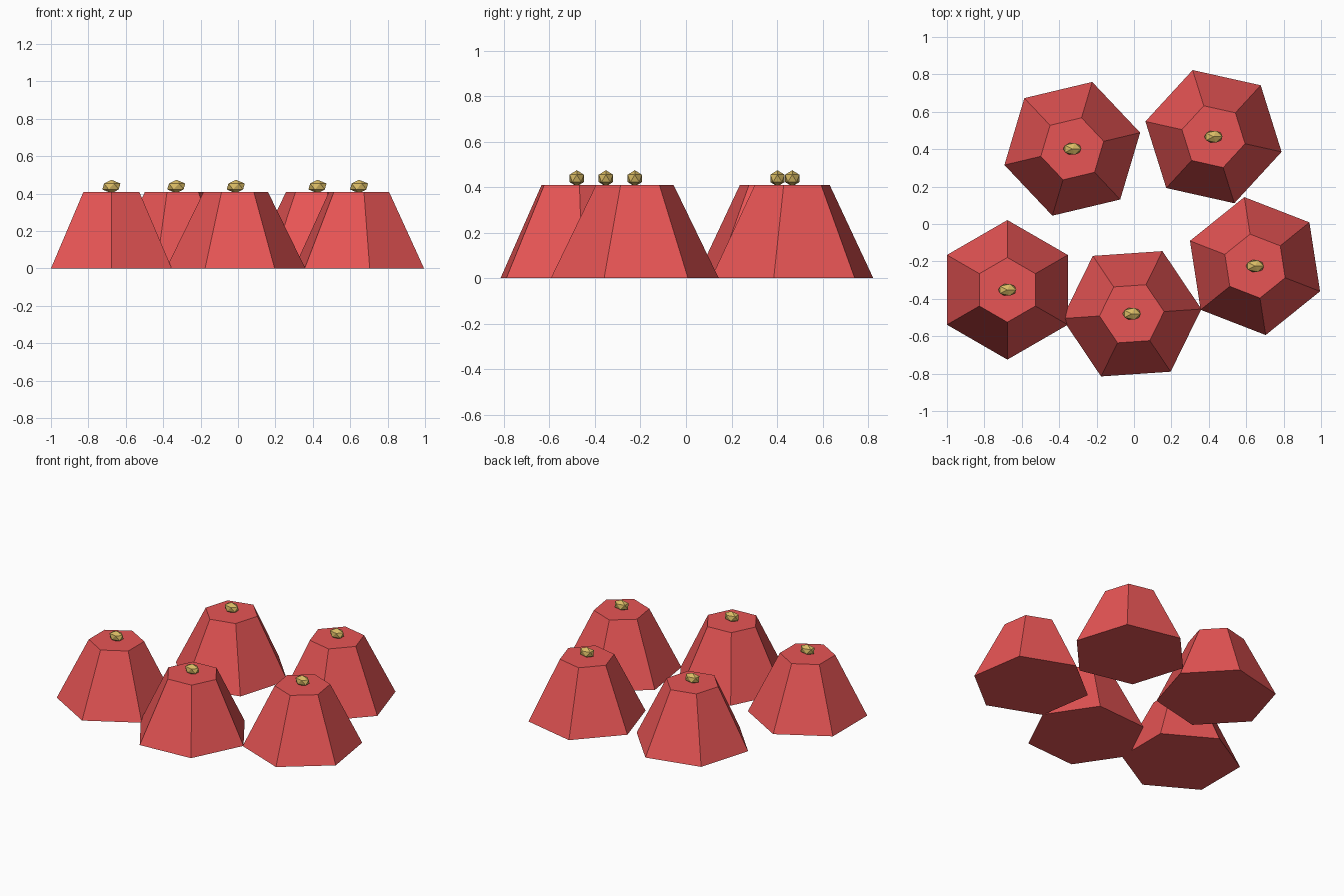
import bpy
from math import radians

if "Cube" in bpy.data.objects:
    bpy.data.objects.remove(bpy.data.objects["Cube"])


def make_material(name, color):
    mat = bpy.data.materials.new(name)
    mat.diffuse_color = color
    mat.use_nodes = True
    mat.node_tree.nodes["Principled BSDF"].inputs["Base Color"].default_value = mat.diffuse_color
    return mat


red = make_material("red", (0.80, 0.09, 0.09, 1))
gold = make_material("gold", (0.70, 0.50, 0.13, 1))

BASE_RADIUS, TOP_RADIUS, HEIGHT = 0.373, 0.173, 0.408


def finish(name, mat):
    obj = bpy.context.object
    obj.name = name
    obj.data.materials.append(mat)
    return obj


def add_mound(index, x, y, turn):
    # Tapered six-sided body; its first corner points along +y before turning
    bpy.ops.mesh.primitive_cone_add(
        vertices=6, radius1=BASE_RADIUS, radius2=TOP_RADIUS, depth=HEIGHT,
        location=(x, y, HEIGHT / 2), rotation=(0, 0, radians(turn)))
    finish(f"hexagonal_body_{index}", red)

    # Flattened faceted nugget set into the top
    bpy.ops.mesh.primitive_ico_sphere_add(
        subdivisions=1, radius=1, location=(x, y, 0.438))
    finish(f"top_nugget_{index}", gold).scale = (0.054, 0.037, 0.036)


# Ring of five: centre x, centre y, turn in degrees
ring = [
    (-0.677, -0.352, 0.0),
    (-0.012, -0.480, -26.1),
    (0.647, -0.225, 8.8),
    (0.425, 0.467, 17.4),
    (-0.330, 0.402, -16.6),
]
for i, (x, y, turn) in enumerate(ring, 1):
    add_mound(i, x, y, turn)
